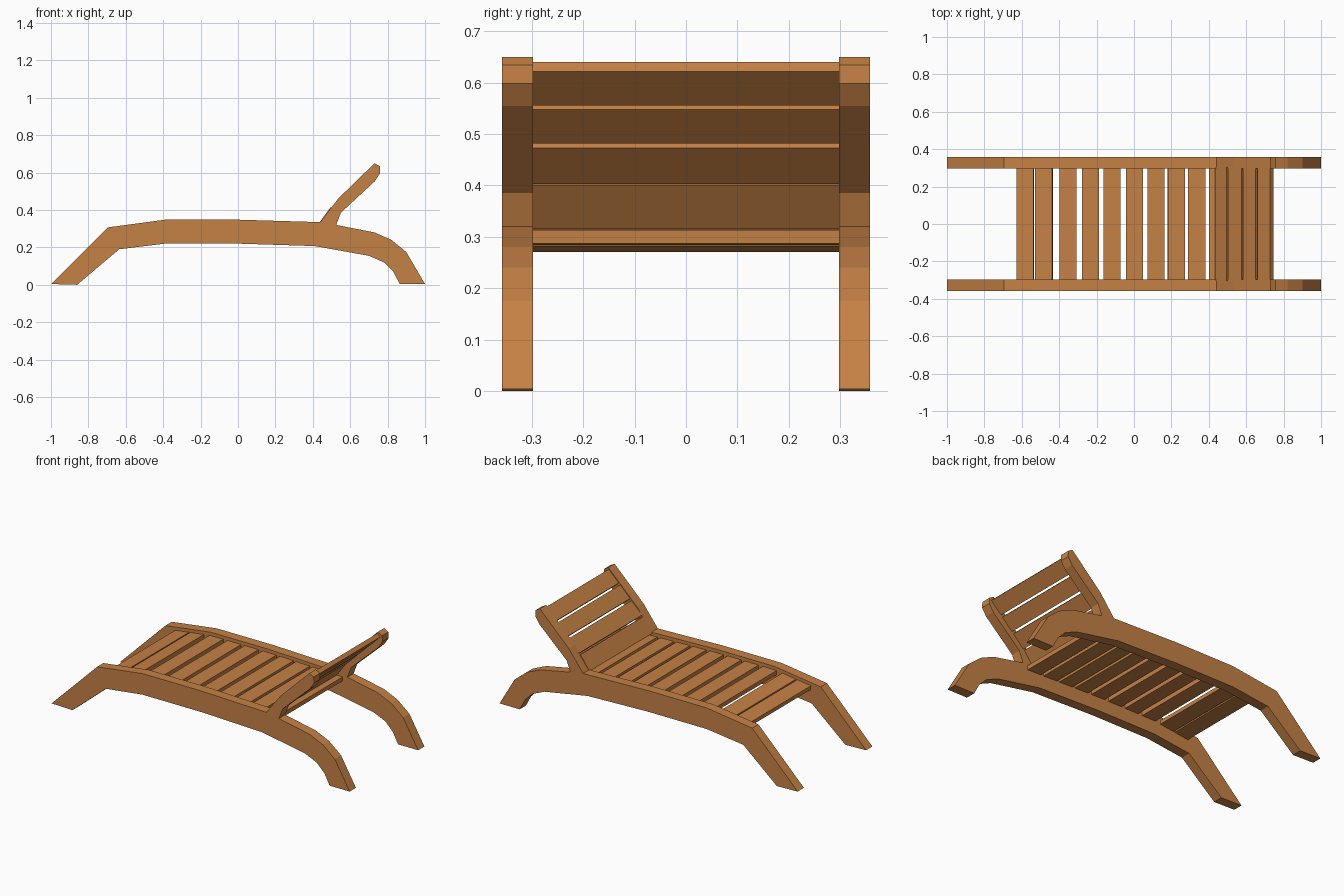
import bpy, bmesh
from mathutils import Vector

if "Cube" in bpy.data.objects:
    bpy.data.objects.remove(bpy.data.objects["Cube"])

wood = bpy.data.materials.new("wood")
wood.diffuse_color = (0.56, 0.22, 0.06, 1)
wood.use_nodes = True
wood.node_tree.nodes["Principled BSDF"].inputs["Base Color"].default_value = wood.diffuse_color


def extrude_profile(name, points, y0, y1):
    """Extrude an x-z outline from y0 to y1."""
    bm = bmesh.new()
    face = bm.faces.new([bm.verts.new((x, y0, z)) for x, z in points])
    res = bmesh.ops.extrude_face_region(bm, geom=[face])
    moved = [v for v in res["geom"] if isinstance(v, bmesh.types.BMVert)]
    bmesh.ops.translate(bm, verts=moved, vec=(0, y1 - y0, 0))
    bmesh.ops.recalc_face_normals(bm, faces=bm.faces)
    mesh = bpy.data.meshes.new(name)
    bm.to_mesh(mesh)
    bm.free()
    mesh.materials.append(wood)
    obj = bpy.data.objects.new(name, mesh)
    bpy.context.collection.objects.link(obj)
    return obj


def slat(name, start, end, thickness=0.026):
    """Board whose underside runs from start to end in x-z."""
    a, b = Vector(start), Vector(end)
    d = (b - a).normalized()
    up = Vector((-d.y, d.x)) * thickness
    return extrude_profile(name, [a, b, b + up, a + up], -0.305, 0.305)


# Side frames: legs, seat rail and backrest branch in one outline
frame = [
    (-1, 0.004), (-0.695, 0.307), (-0.39, 0.348), (0, 0.348), (0.44, 0.335),
    (0.535, 0.46), (0.73, 0.65), (0.758, 0.634), (0.76, 0.598), (0.733, 0.555),
    (0.55, 0.385), (0.525, 0.32), (0.73, 0.28), (0.82, 0.24), (0.9, 0.175),
    (1, 0.004), (0.865, 0.004), (0.83, 0.07), (0.78, 0.12), (0.7, 0.155),
    (0.41, 0.207), (0, 0.22), (-0.39, 0.22), (-0.635, 0.19), (-0.86, 0.0),
]
for side, y0, y1 in (("left", -0.358, -0.298), ("right", 0.298, 0.358)):
    extrude_profile("side_frame_" + side, frame, y0, y1)


# Seat slats follow the rail just below its top edge
def seat_height(x):
    rail = frame[1:5]
    for (xa, za), (xb, zb) in zip(rail, rail[1:]):
        if x <= xb:
            break
    return za + (zb - za) * (x - xa) / (xb - xa) - 0.046


centres = [-0.58, -0.48, -0.353, -0.233, -0.117, 0.002, 0.117, 0.226, 0.335, 0.446]
for i, x in enumerate(centres):
    l, r = x - 0.046, x + 0.046
    slat(f"seat_slat_{i + 1}", (l, seat_height(l)), (r, seat_height(r)))

# Backrest slats, the lowest one steeper
back = [((0.455, 0.315), (0.516, 0.4)), ((0.522, 0.403), (0.592, 0.473)),
        ((0.602, 0.482), (0.668, 0.548)), ((0.678, 0.556), (0.745, 0.622))]
for i, (a, b) in enumerate(back):
    slat(f"back_slat_{i + 1}", a, b)
